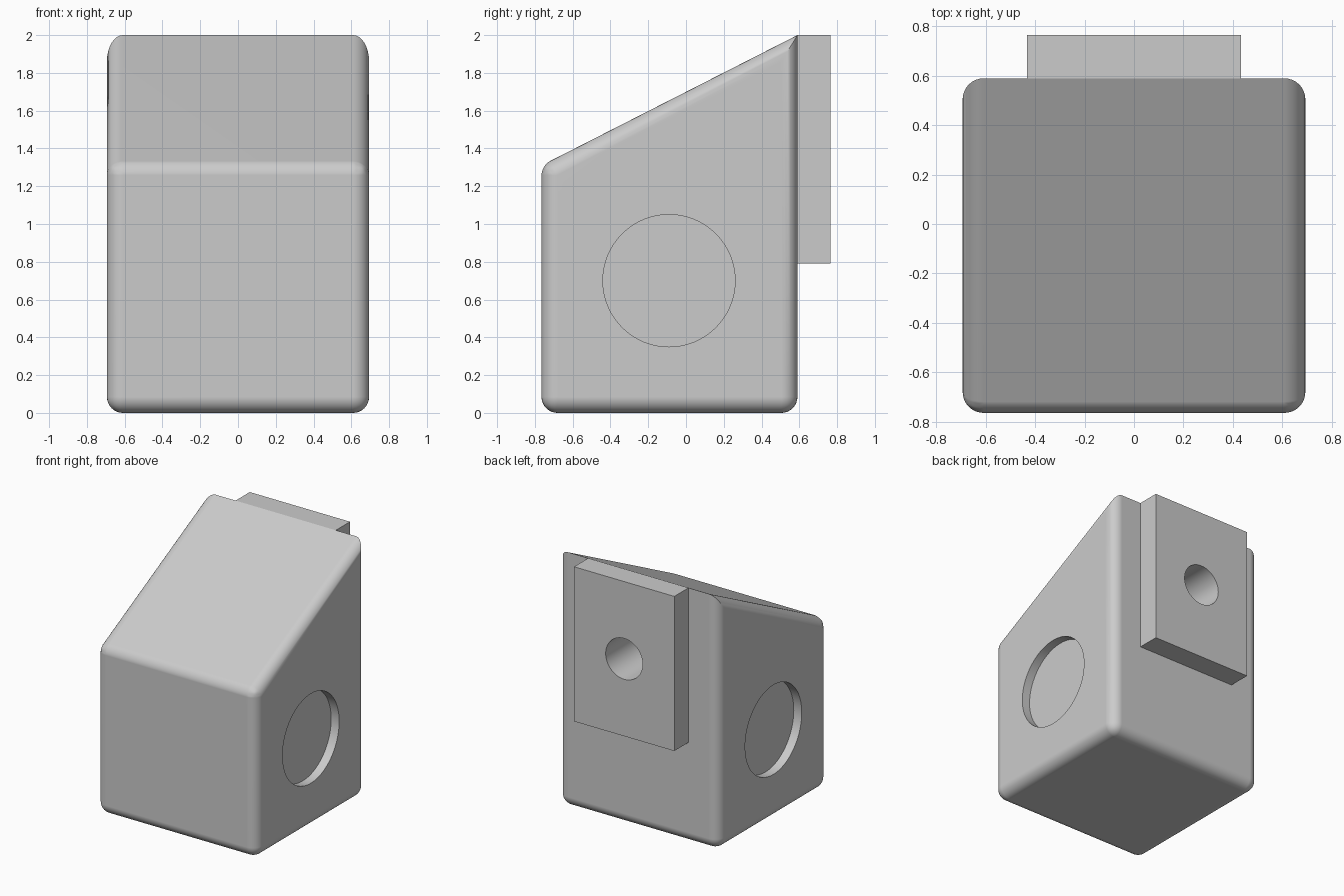
import bpy, bmesh
from math import pi
from mathutils import Matrix

default = bpy.data.objects.get("Cube")
if default:
    bpy.data.objects.remove(default, do_unlink=True)

# Single grey material
grey = bpy.data.materials.new("plain grey")
grey.use_nodes = True
colour = (0.6, 0.6, 0.6, 1)
grey.diffuse_color = colour
grey.node_tree.nodes["Principled BSDF"].inputs["Base Color"].default_value = colour

HALF_W, FRONT, BACK, PAD_BACK = 0.694, -0.765, 0.59, 0.765
TOP, FRONT_TOP, RADIUS = 2.0, 1.31, 0.085


def make_object(name, bm):
    bmesh.ops.recalc_face_normals(bm, faces=bm.faces)
    mesh = bpy.data.meshes.new(name)
    bm.to_mesh(mesh)
    bm.free()
    mesh.materials.append(grey)
    obj = bpy.data.objects.new(name, mesh)
    bpy.context.collection.objects.link(obj)
    return obj


def extruded_profile(name, profile, half_width, weight=None):
    """Extrude a (y, z) outline along x, optionally weighting edges for a bevel."""
    bm = bmesh.new()
    face = bm.faces.new([bm.verts.new((-half_width, y, z)) for y, z in profile])
    out = bmesh.ops.extrude_face_region(bm, geom=[face])["geom"]
    moved = [v for v in out if isinstance(v, bmesh.types.BMVert)]
    bmesh.ops.translate(bm, verts=moved, vec=(2 * half_width, 0, 0))
    if weight:
        layer = bm.edges.layers.float.new("bevel_weight_edge")
        for e in bm.edges:
            e[layer] = weight(e)
    return make_object(name, bm)


def cylinder(name, radius, start, end, axis):
    """Cutter along x or y between two coordinates on that axis."""
    bm = bmesh.new()
    bmesh.ops.create_cone(bm, cap_ends=True, segments=64, radius1=radius,
                          radius2=radius, depth=abs(end - start))
    bm.transform(Matrix.Rotation(pi / 2, 4, "Y" if axis == "x" else "X"))
    obj = make_object(name, bm)
    obj.hide_render = True
    return obj


def apply_modifier(obj, mod):
    bpy.ops.object.select_all(action="DESELECT")
    obj.select_set(True)
    bpy.context.view_layer.objects.active = obj
    bpy.ops.object.modifier_apply(modifier=mod.name)


def cut(obj, cutter):
    mod = obj.modifiers.new("hole", "BOOLEAN")
    mod.operation, mod.solver, mod.object = "DIFFERENCE", "EXACT", cutter
    apply_modifier(obj, mod)


def edge_weight(e):
    mid = (e.verts[0].co + e.verts[1].co) / 2
    across = abs(mid.x) < 0.01
    if across and mid.z > TOP - 0.01:
        return 0.0          # back top edge stays sharp
    if across and mid.z > 1:
        return 0.6          # shallow corner between front and slope
    return 1.0


# Sloped block with rounded edges
body = extruded_profile("sloped_body", [(FRONT, 0), (BACK, 0), (BACK, TOP), (FRONT, FRONT_TOP)],
                        HALF_W, edge_weight)
bevel = body.modifiers.new("rounding", "BEVEL")
bevel.limit_method = "WEIGHT"
bevel.width, bevel.segments = RADIUS, 8
apply_modifier(body, bevel)

# Mounting pad on the back
pad = extruded_profile("mounting_pad", [(BACK, 0.79), (PAD_BACK, 0.79), (PAD_BACK, TOP), (BACK, TOP)], 0.434)

# Blind round socket in each side
cutters = []
for side, label in ((1, "left"), (-1, "right")):
    socket = cylinder(label + "_socket_cutter", 0.35, 0.625, 1.0, "x")
    socket.location = (side * 0.8125, -0.09, 0.70)
    cutters.append(socket)
    bpy.context.view_layer.update()
    cut(body, socket)

# Screw hole through the pad into the body
screw = cylinder("screw_hole_cutter", 0.16, 0.165, 0.865, "y")
screw.location = (0, 0.515, 1.395)
cutters.append(screw)
bpy.context.view_layer.update()
for part in (body, pad):
    cut(part, screw)

for c in cutters:
    bpy.data.objects.remove(c, do_unlink=True)

# Smooth rounded edges, crisp flat faces
for part in (body, pad):
    bpy.ops.object.select_all(action="DESELECT")
    part.select_set(True)
    bpy.context.view_layer.objects.active = part
    bpy.ops.object.shade_smooth_by_angle(angle=pi / 6)
    normals = part.modifiers.new("flat_face_normals", "WEIGHTED_NORMAL")
    normals.keep_sharp = True
